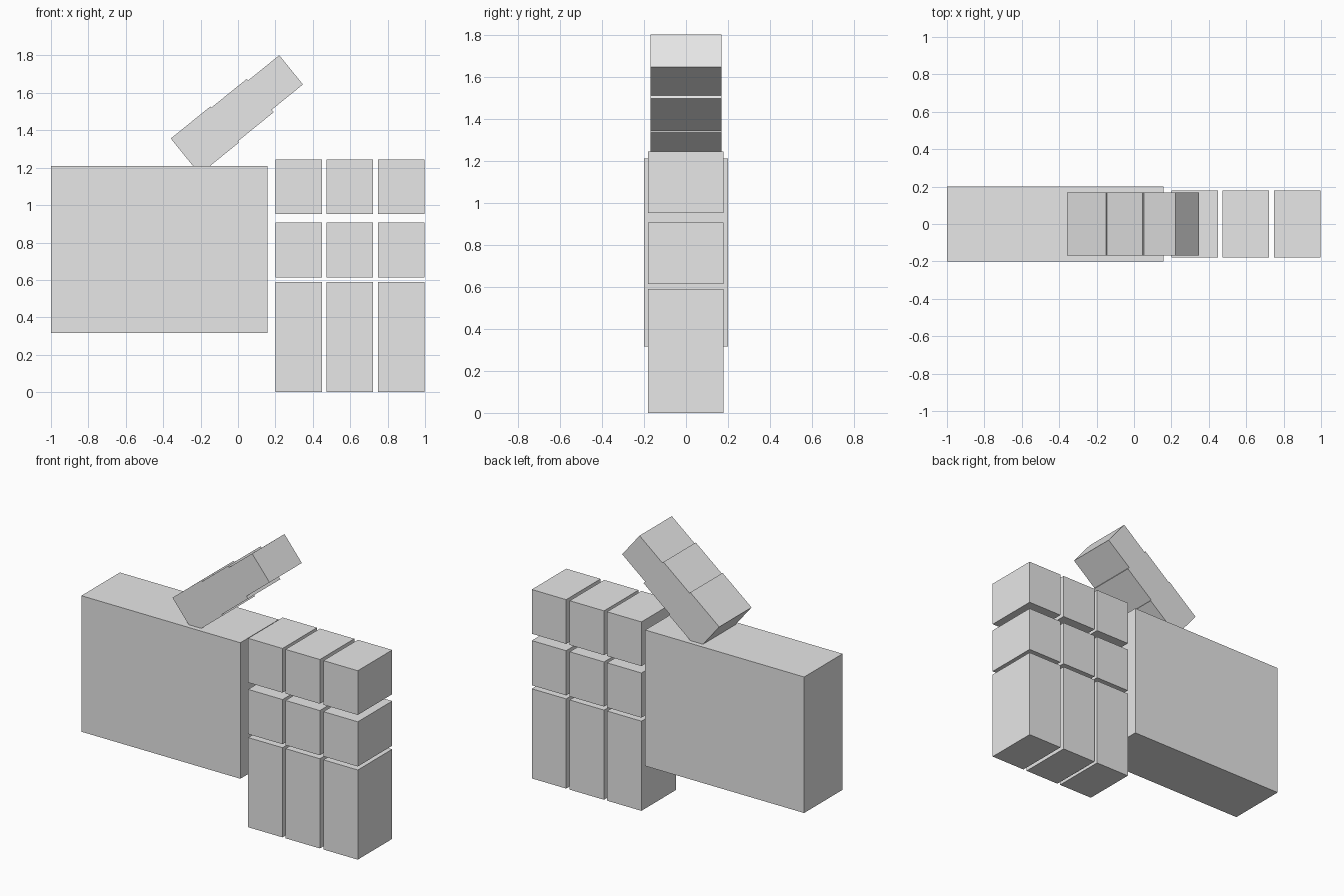
import bpy
import math
from mathutils import Vector

if "Cube" in bpy.data.objects:
    bpy.data.objects.remove(bpy.data.objects["Cube"])

grey = bpy.data.materials.new("light grey")
grey.diffuse_color = (0.8, 0.8, 0.8, 1)
grey.use_nodes = True
grey.node_tree.nodes["Principled BSDF"].inputs["Base Color"].default_value = grey.diffuse_color


def box(name, x, y, z, angle=0.0):
    """Box from (min, max) ranges, turned in the x-z plane about the origin."""
    size = [r[1] - r[0] for r in (x, y, z)]
    centre = Vector([(r[0] + r[1]) / 2 for r in (x, y, z)])
    bpy.ops.mesh.primitive_cube_add(size=1)
    ob = bpy.context.object
    ob.name = name
    ob.scale = size
    ob.rotation_euler = (0, -angle, 0)
    c, s = math.cos(angle), math.sin(angle)
    ob.location = (c * centre.x - s * centre.z, centre.y, s * centre.x + c * centre.z)
    bpy.ops.object.transform_apply(location=False, rotation=False, scale=True)
    ob.data.materials.append(grey)
    return ob


# Palm slab
box("palm", (-1.0, 0.157), (-0.2, 0.2), (0.315, 1.21))

# Three fingers, each with three separate joints
columns = [(0.2, 0.45), (0.472, 0.722), (0.748, 0.998)]
joints = [("base", (0.0, 0.59)), ("middle", (0.613, 0.907)), ("tip", (0.952, 1.243))]
for i, x in enumerate(columns, 1):
    for part, z in joints:
        box(f"finger_{i}_{part}", x, (-0.18, 0.178), z)

# Thumb: three slightly tapering joints along a tilted axis
thumb = [("base", (0.574, 0.845), (1.034, 1.280)),
         ("middle", (0.845, 1.09), (1.043, 1.272)),
         ("tip", (1.09, 1.305), (1.060, 1.261))]
for part, along, across in thumb:
    box(f"thumb_{part}", along, (-0.168, 0.168), across, math.radians(39))
